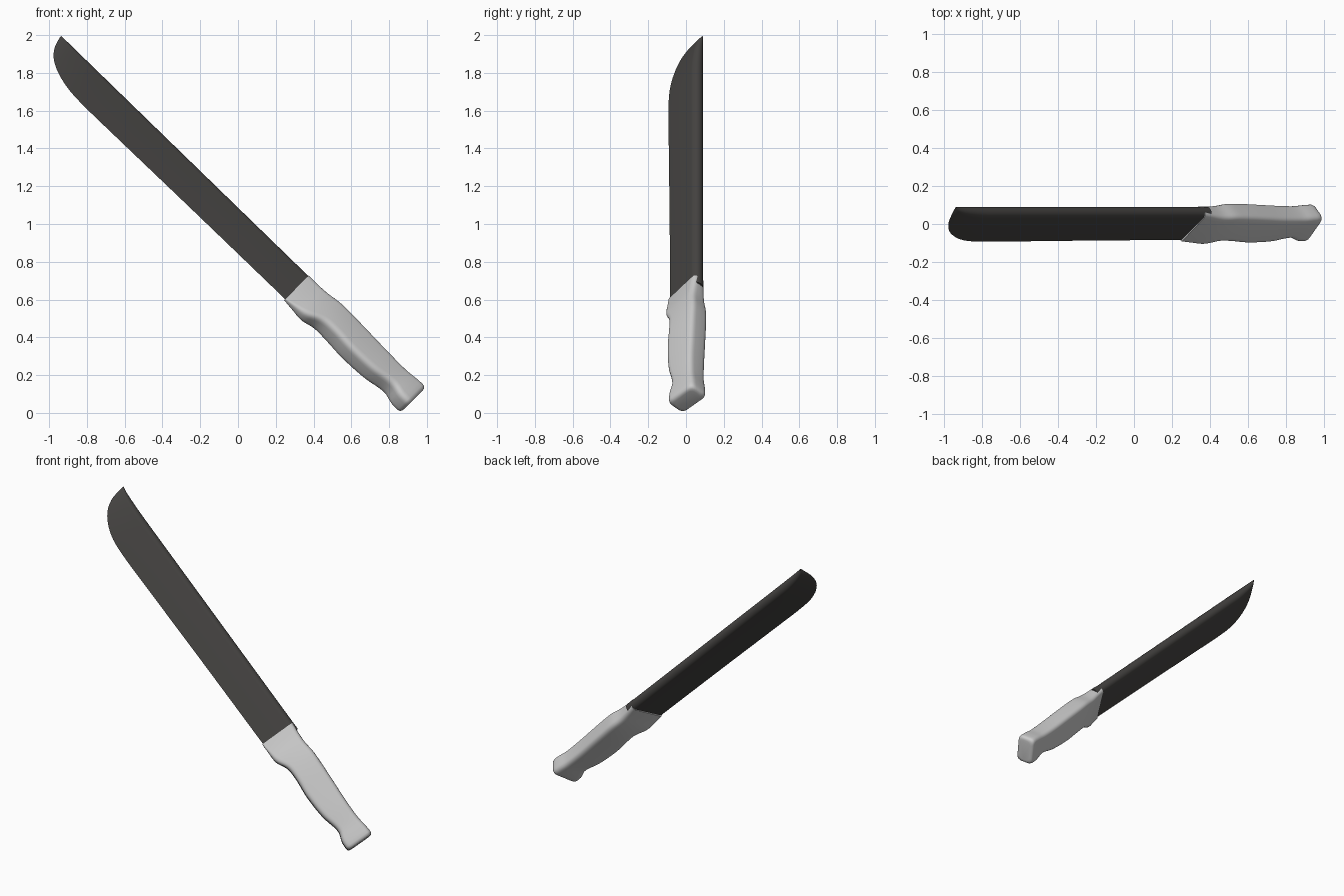
import bpy, bmesh, math
from mathutils import Vector

if "Cube" in bpy.data.objects:
    bpy.data.objects.remove(bpy.data.objects["Cube"])

R2 = math.sqrt(2)


def place(s, w, n):
    # s runs along the tool, w across the blade, n through its thickness
    p = 0.686 - 0.0145 * (s - 0.25) + (w + n) / R2
    return Vector(((p - s) / R2, (w - n) / R2, (p + s) / R2))


def spline(keys, s):
    # smooth interpolation of key rows (s, values...) with cubic tangents
    i = 0
    while i < len(keys) - 2 and s > keys[i + 1][0]:
        i += 1
    k0, k1, k2, k3 = keys[max(i - 1, 0)], keys[i], keys[i + 1], keys[min(i + 2, len(keys) - 1)]
    h = k2[0] - k1[0]
    t = (s - k1[0]) / h
    out = []
    for j in range(1, len(k1)):
        m1 = (k2[j] - k0[j]) / (k2[0] - k0[0]) * h
        m2 = (k3[j] - k1[j]) / (k3[0] - k1[0]) * h
        out.append((2*t**3 - 3*t*t + 1) * k1[j] + (t**3 - 2*t*t + t) * m1
                   + (3*t*t - 2*t**3) * k2[j] + (t**3 - t*t) * m2)
    return out


def loft(name, rings, angle):
    bm = bmesh.new()
    vs = [[bm.verts.new(place(s, w, n)) for w, n in sec] for s, sec in rings]
    m = len(vs[0])
    for a, b in zip(vs, vs[1:]):
        for i in range(m):
            bm.faces.new((a[i], a[(i + 1) % m], b[(i + 1) % m], b[i]))
    bm.faces.new(vs[0])
    bm.faces.new(vs[-1])
    bmesh.ops.recalc_face_normals(bm, faces=bm.faces)
    me = bpy.data.meshes.new(name)
    bm.to_mesh(me)
    bm.free()
    ob = bpy.data.objects.new(name, me)
    bpy.context.collection.objects.link(ob)
    bpy.ops.object.select_all(action='DESELECT')
    ob.select_set(True)
    bpy.context.view_layer.objects.active = ob
    bpy.ops.object.shade_smooth_by_angle(angle=math.radians(angle))
    return ob


# blade: wedge section with a rounded spine, narrowing to the tip
EDGE = [(0.2, -0.118), (0.9, -0.123), (1.5, -0.13), (1.72, -0.131), (1.84, -0.122),
        (1.93, -0.094), (2.0, -0.05), (2.04, 0.0), (2.06, 0.05), (2.073, 0.115)]


def blade_section(s):
    e = spline(EDGE, s)[0]
    r = 0.034 * min(1, max(0.02, (0.115 - e) / 0.235))
    c = (0.09 - r) / 0.707
    arc = [math.radians(-102 + 17 * i) for i in range(13)]
    return [(e, 0)] + [(c + r * math.cos(a), r * math.sin(a)) for a in arc]


stations = [0.2 + 0.19 * i for i in range(8)] + [1.6 + 0.04 * i for i in range(10)]
stations += [1.98, 2.0, 2.02, 2.035, 2.047, 2.057, 2.065, 2.073]
blade = loft("blade", [(s, blade_section(s)) for s in stations], 35)
mat = bpy.data.materials.new("dark_steel")
mat.diffuse_color = (0.06, 0.057, 0.054, 1)
mat.use_nodes = True
mat.node_tree.nodes["Principled BSDF"].inputs["Base Color"].default_value = mat.diffuse_color
blade.data.materials.append(mat)

# handle: rounded box section; s, low extent, high extent, half thickness low and high
GRIP = [(-0.585, -0.09, 0.102, 0.060, 0.060), (-0.54, -0.088, 0.100, 0.060, 0.060),
        (-0.47, -0.072, 0.094, 0.058, 0.060), (-0.34, -0.091, 0.096, 0.060, 0.062),
        (-0.18, -0.097, 0.102, 0.062, 0.062), (-0.06, -0.090, 0.106, 0.062, 0.062),
        (0.03, -0.088, 0.106, 0.056, 0.060), (0.11, -0.104, 0.096, 0.042, 0.054),
        (0.18, -0.098, 0.093, 0.024, 0.047), (0.25, -0.091, 0.094, 0.008, 0.042)]


def grip_section(s, inset=0.0):
    lo, hi, tb, tt = spline(GRIP, s)
    db, dt = min(0.035, tb * 0.8), min(0.035, tt * 0.8)
    wl = (lo - 0.354 * db) / 0.707 + tb + inset
    wh = (hi + 0.354 * dt) / 0.707 - tt - inset
    tb, tt = tb - inset, tt - inset
    corners = [Vector(c) for c in ((wl, -tb), (wh, -tt), (wh, tt), (wl, tb))]
    pts = []
    for i, c in enumerate(corners):
        d = db if i in (0, 3) else dt
        d = max(min(d, 0.95 * c[1] if c[1] > 0 else -0.95 * c[1]), 0.001)
        a = c + (corners[i - 1] - c).normalized() * d
        b = c + (corners[(i + 1) % 4] - c).normalized() * d
        for k in range(6):
            t = k / 5
            pts.append((1 - t)**2 * a + 2 * t * (1 - t) * c + t * t * b)
    return [(p.x, p.y) for p in pts]


rings = [(-0.608, grip_section(-0.585, 0.022)), (-0.606, grip_section(-0.585, 0.011)),
         (-0.599, grip_section(-0.585, 0.003))]
rings += [(s, grip_section(s)) for s in [-0.585 + 0.835 * i / 40 for i in range(41)]]
loft("handle", rings, 50)
